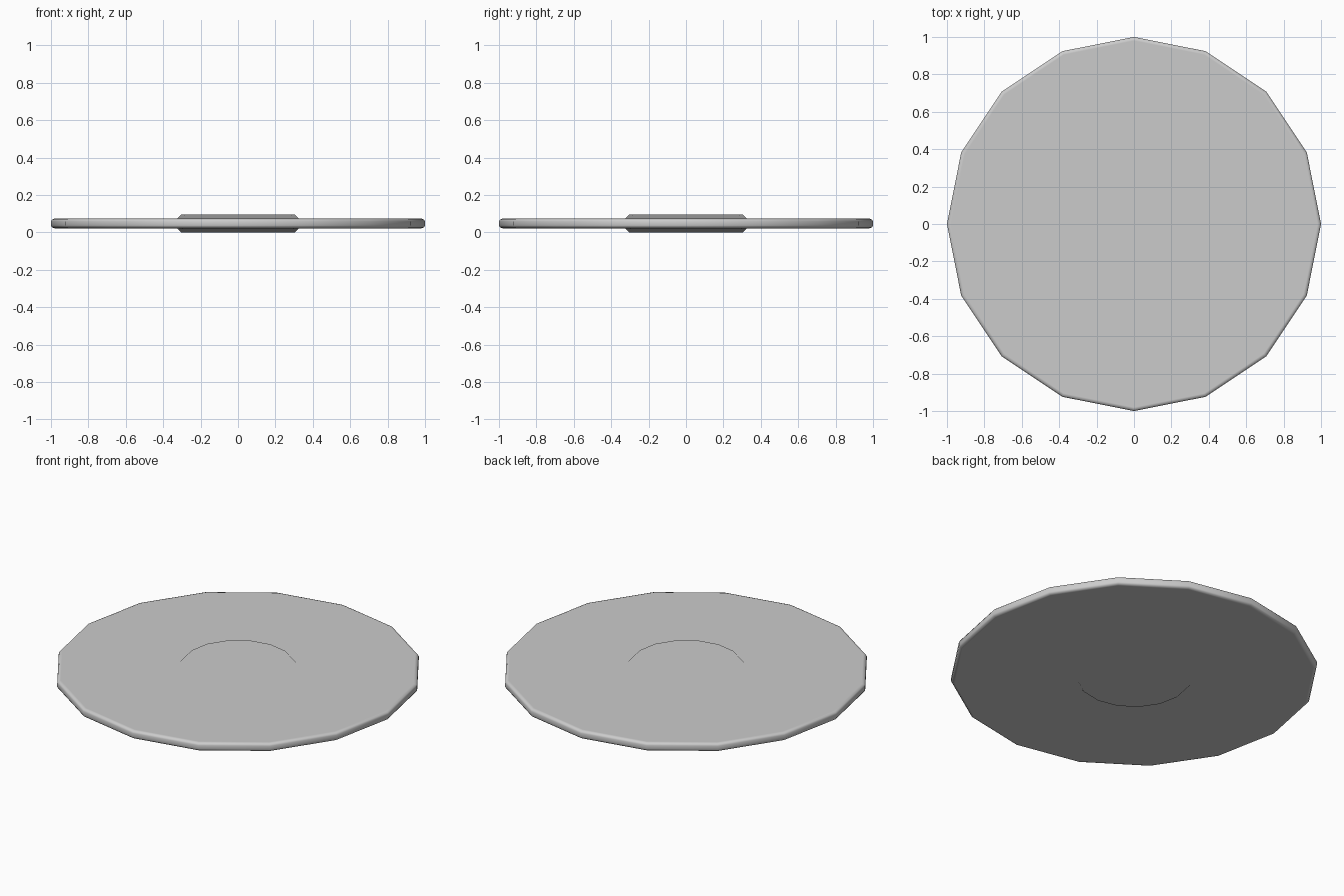
import bpy, bmesh, math

if "Cube" in bpy.data.objects:
    bpy.data.objects.remove(bpy.data.objects["Cube"])

SIDES = 16
MID = 0.0475  # mid-plane height

# Upper half profile (radius, height above mid-plane), hub centre to rim
upper = [(0.305, 0.0475), (0.325, 0.026), (0.98, 0.026), (0.994, 0.021), (1.0, 0.011)]
profile = upper + [(r, -h) for r, h in reversed(upper)]


def lathe(name, points):
    bm = bmesh.new()
    rings = []
    for r, h in points:
        rings.append([bm.verts.new((r * math.cos(2 * math.pi * i / SIDES),
                                    r * math.sin(2 * math.pi * i / SIDES),
                                    MID + h)) for i in range(SIDES)])
    for a, b in zip(rings, rings[1:]):
        for i in range(SIDES):
            j = (i + 1) % SIDES
            bm.faces.new((a[i], b[i], b[j], a[j]))
    # flat hub caps
    bm.faces.new(rings[0])
    bm.faces.new(list(reversed(rings[-1])))
    bmesh.ops.recalc_face_normals(bm, faces=bm.faces)
    for f in bm.faces:
        f.smooth = True
    mesh = bpy.data.meshes.new(name)
    bm.to_mesh(mesh)
    bm.free()
    obj = bpy.data.objects.new(name, mesh)
    bpy.context.collection.objects.link(obj)
    return obj


# Round disc with raised hub on both faces and softened rim
disc = lathe("disc_with_hub", profile)
# Keep broad faces evenly shaded
wn = disc.modifiers.new("even_shading", 'WEIGHTED_NORMAL')
wn.weight = 80
